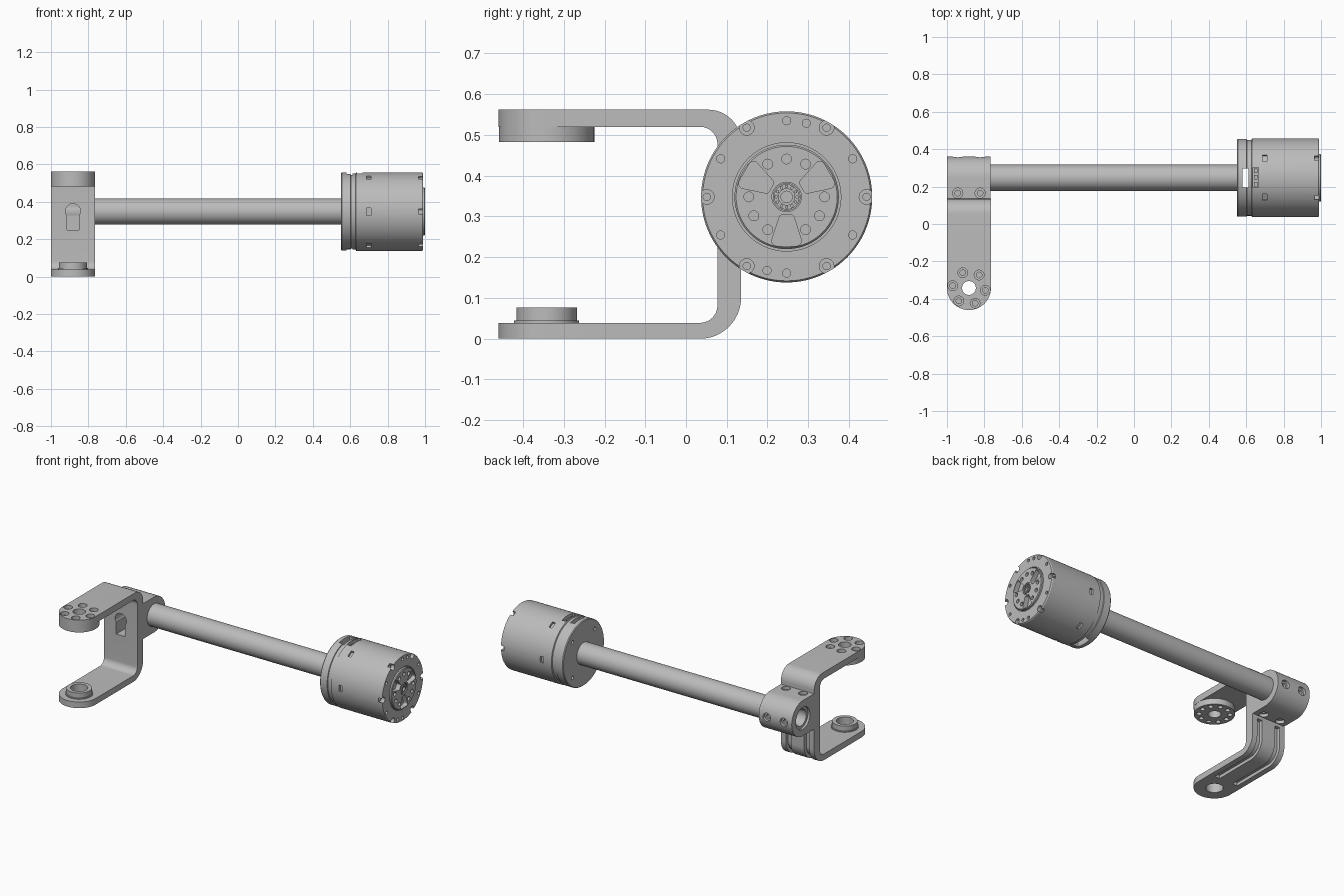
import bpy, bmesh, math
from mathutils import Vector, Matrix

if "Cube" in bpy.data.objects:
    bpy.data.objects.remove(bpy.data.objects["Cube"])

grey = bpy.data.materials.new("neutral grey")
grey.use_nodes = True
grey.diffuse_color = (0.5, 0.5, 0.5, 1)
grey.node_tree.nodes["Principled BSDF"].inputs["Base Color"].default_value = (0.5, 0.5, 0.5, 1)

AX, AY, AZ = Vector((1, 0, 0)), Vector((0, 1, 0)), Vector((0, 0, 1))
CY, CZ = 0.247, 0.348            # shaft axis shared by tube and motor
BX, BY = -0.8825, -0.342         # pivot axis of the bracket
XL, XR = -1.0, -0.765            # bracket sides


def cyl(start, axis, r, length, n=32):
    """Cylinder starting at a point and running along an axis."""
    bm = bmesh.new()
    m = Matrix.Translation(Vector(start) + axis * length / 2) @ axis.to_track_quat('Z', 'Y').to_matrix().to_4x4()
    bmesh.ops.create_cone(bm, cap_ends=True, segments=n, radius1=r, radius2=r, depth=length, matrix=m)
    return bm


def box(lo, hi, turn=None):
    bm = bmesh.new()
    lo, hi = Vector(lo), Vector(hi)
    m = Matrix.Translation((lo + hi) / 2) @ Matrix.Diagonal((*(hi - lo), 1))
    bmesh.ops.create_cube(bm, size=1, matrix=(turn or Matrix()) @ m)
    return bm


def fillet(corners, n=10):
    """Round the corners (u, v, radius) of a closed outline."""
    out = []
    for i, (u, v, r) in enumerate(corners):
        p = Vector((u, v))
        if r == 0:
            out.append(p)
            continue
        a = (Vector(corners[i - 1][:2]) - p).normalized()
        b = (Vector(corners[(i + 1) % len(corners)][:2]) - p).normalized()
        half = a.angle(b) / 2
        c = p + (a + b).normalized() * r / math.sin(half)
        s, e = p + a * r / math.tan(half) - c, p + b * r / math.tan(half) - c
        out += [c + s.lerp(e, k / n).normalized() * r for k in range(n + 1)]
    return out


def prism(points, axis, lo, hi):
    """Extrude an outline along x, y or z."""
    place = {'x': lambda u, v: (lo, u, v), 'y': lambda u, v: (u, lo, v), 'z': lambda u, v: (u, v, lo)}[axis]
    shift = {'x': AX, 'y': AY, 'z': AZ}[axis] * (hi - lo)
    bm = bmesh.new()
    f = bm.faces.new([bm.verts.new(place(*p)) for p in points])
    new = bmesh.ops.extrude_face_region(bm, geom=[f], use_keep_orig=True)["geom"]
    bmesh.ops.translate(bm, vec=shift, verts=[g for g in new if isinstance(g, bmesh.types.BMVert)])
    bmesh.ops.recalc_face_normals(bm, faces=bm.faces)
    return bm


def lathe(profile, n=96, closed=False):
    """Spin (x, radius) points about the shaft axis."""
    bm = bmesh.new()
    vs = [bm.verts.new((x, CY, CZ + r)) for x, r in profile]
    es = [bm.edges.new(p) for p in zip(vs, vs[1:] + (vs[:1] if closed else []))]
    bmesh.ops.spin(bm, geom=vs + es, cent=(0, CY, CZ), axis=AX, angle=math.tau, steps=n)
    bmesh.ops.remove_doubles(bm, verts=bm.verts, dist=1e-5)
    bmesh.ops.recalc_face_normals(bm, faces=bm.faces)
    return bm


def make(name, *parts):
    """Join pieces into one object."""
    joined = bmesh.new()
    for bm in parts:
        me = bpy.data.meshes.new("piece")
        bm.to_mesh(me)
        bm.free()
        joined.from_mesh(me)
        bpy.data.meshes.remove(me)
    me = bpy.data.meshes.new(name)
    joined.to_mesh(me)
    joined.free()
    me.materials.append(grey)
    ob = bpy.data.objects.new(name, me)
    bpy.context.collection.objects.link(ob)
    return ob


def carve(ob, parts, operation='DIFFERENCE'):
    """Boolean the pieces into an object and bake the result."""
    cutter = make("cutter", *parts)
    mod = ob.modifiers.new("cut", 'BOOLEAN')
    mod.operation, mod.solver, mod.object = operation, 'EXACT', cutter
    deps = bpy.context.evaluated_depsgraph_get()
    baked = bpy.data.meshes.new_from_object(ob.evaluated_get(deps))
    ob.modifiers.clear()
    ob.data = baked
    bpy.data.objects.remove(cutter)


def polar(x, r, deg):
    a = math.radians(deg)
    return (x, CY + r * math.cos(a), CZ + r * math.sin(a))


def ring_xy(r, deg, z):
    a = math.radians(deg)
    return (BX + r * math.cos(a), BY + r * math.sin(a), z)


# Bracket: C-shaped strap with rounded arm ends
strap = fillet([(-0.47, 0, 0), (0.135, 0, 0.1), (0.135, 0.562, 0.08), (-0.47, 0.562, 0),
                (-0.47, 0.52, 0), (0.077, 0.52, 0.042), (0.077, 0.039, 0.042), (-0.47, 0.039, 0)])
bracket = make("bracket", prism(strap, 'x', XL, XR))
outline = fillet([(XL, 0.3, 0), (XL, -0.46, 0.1174), (XR, -0.46, 0.1174), (XR, 0.3, 0)], 16)
carve(bracket, [prism(outline, 'z', -0.1, 0.7)], 'INTERSECT')

# Bracket: bolt holes, pivot bores, and cable channels round the lower bend
bolts = [52 + 60 * k for k in range(6)]
carve(bracket, [cyl(ring_xy(0.088, a, 0.54), AZ, 0.026, 0.1) for a in bolts]
      + [cyl((BX, BY, 0.5), AZ, 0.037, 0.1), cyl((BX, BY, -0.1), AZ, 0.05, 0.2)])
carve(bracket, [cyl(ring_xy(0.088, a, 0.526), AZ, 0.015, 0.1) for a in bolts])
channel = fillet([(-0.24, 0.02, 0), (0.113, 0.02, 0.08), (0.113, 0.215, 0),
                  (0.3, 0.215, 0), (0.3, -0.1, 0), (-0.24, -0.1, 0)])
carve(bracket, [prism(channel, 'x', BX + s * 0.065 - 0.018, BX + s * 0.065 + 0.018) for s in (-1, 1)])

# Pad under the upper arm
pad = make("upper_arm_pad", cyl((BX, BY, 0.483), AZ, 0.117, 0.039, 64))
carve(pad, [cyl((BX, BY, 0.4), AZ, 0.037, 0.2)]
      + [cyl(ring_xy(0.088, 36 * k, 0.47), AZ, 0.014, 0.035) for k in range(10)])

# Flanged ring on the lower arm
boss = make("lower_arm_ring", cyl((BX, BY, 0.03), AZ, 0.074, 0.046, 64))
carve(boss, [cyl((BX, BY, 0.036), AZ, 0.08, 0.009, 64)], 'UNION')
carve(boss, [cyl((BX, BY, 0), AZ, 0.05, 0.1, 32)])

# Tube clamp behind the bracket
hull = fillet([(0.1, 0.235, 0), (0.36, 0.235, 0.1125), (0.36, 0.461, 0.1125), (0.1, 0.461, 0)], 16)
clamp = make("tube_clamp", prism(hull, 'x', XL + 0.001, XR - 0.001))
screw_x = (BX - 0.06, BX + 0.06)
for r, depth in ((0.027, 0.02), (0.015, 0.035)):
    carve(clamp, [cyl((x, 0.165, 0.461 - depth), AZ, r, 0.1) for x in screw_x]
          + [cyl((x, 0.165, 0.235 + depth), -AZ, r, 0.1) for x in screw_x]
          + [cyl((x, 0.36 - depth, CZ), AY, r, 0.1) for x in screw_x])
carve(clamp, [cyl((-1.1, CY, CZ), AX, 0.0705, 0.5, 64)])

# Keyhole through the bracket and clamp
for ob in (bracket, clamp):
    carve(ob, [cyl((BX, 0.03, 0.35), AY, 0.04, 0.15)])
    carve(ob, [box((BX - 0.032, 0.03, 0.25), (BX + 0.032, 0.18, 0.35))])

# Hollow tube
tube = make("tube", lathe([(-0.985, 0.053), (-0.985, 0.07), (0.56, 0.07), (0.56, 0.053)], 64, True))

# Motor housing with rear groove and raised front disc
motor = make("motor_housing", lathe([
    (0.55, 0), (0.55, 0.204), (0.555, 0.208), (0.602, 0.208), (0.604, 0.203), (0.628, 0.203),
    (0.631, 0.21), (0.984, 0.21), (0.99, 0.206), (0.99, 0.133), (0.98, 0.133), (0.98, 0.128),
    (0.996, 0.128), (1.0, 0.124), (1.0, 0)]))

# Motor: rim screw pockets, side notches and cable slots
sixth = [60 * k for k in range(6)]
carve(motor, [cyl(polar(0.965, 0.196, a), AX, 0.018, 0.1, 24) for a in sixth])
carve(motor, [cyl(polar(0.95, 0.196, a), AX, 0.009, 0.1, 16) for a in sixth])
notches = []
for a in sixth:
    turn = Matrix.Translation((0, CY, CZ)) @ Matrix.Rotation(math.radians(a), 4, 'X')
    notches += [box((0.688, 0.197, -0.02), (0.71, 0.23, 0.02), turn),
                box((0.966, 0.2, -0.013), (1.02, 0.23, 0.013), turn)]
carve(motor, notches)
carve(motor, [box((0.579, 0.195, 0), (0.611, 0.298, 0.7)), box((0.637, 0.195, 0.51), (0.665, 0.303, 0.7))])

# Motor: face holes, rear holes and wedge pockets
small = [30, 75, 90, 150, 210, 255, 270, 330]
inner = [60, 90, 120, 180, 210, 240, 300, 330, 0]
holes = [cyl(polar(0.975, 0.187, a), AX, 0.01, 0.1, 20) for a in small]
holes += [cyl(polar(0.98, 0.093, a), AX, 0.012, 0.1, 20) for a in inner]
holes += [cyl(polar(0.57, 0.16, 45 + 90 * k), -AX, 0.011, 0.1, 20) for k in range(4)]
for a in (30, 150, 270):
    rot = Matrix.Rotation(math.radians(a), 2)
    wedge = fillet([(0.044, -0.016, 0.008), (0.12, -0.041, 0.012), (0.12, 0.041, 0.012), (0.044, 0.016, 0.008)], 5)
    holes.append(prism([rot @ p + Vector((CY, CZ)) for p in wedge], 'x', 0.97, 1.05))
holes.append(cyl((0.985, CY, CZ), AX, 0.036, 0.1))
carve(motor, holes)

# Bearing in the motor face
hub = make("motor_bearing",
           lathe([(0.98, 0.03), (0.98, 0.034), (0.998, 0.034), (0.998, 0.03)], 32, True),
           lathe([(0.98, 0.014), (0.98, 0.021), (0.998, 0.021), (0.998, 0.014)], 32, True),
           *[cyl(polar(0.98, 0.0255, 30 * k), AX, 0.004, 0.014, 10) for k in range(12)])

# Cable sockets in the motor slot
sockets = make("cable_sockets", *[box((0.641, y - 0.012, 0.5), (0.661, y + 0.012, 0.54)) for y in (0.212, 0.249, 0.286)])

# Smooth rounded surfaces, keep machined edges sharp
for ob in (bracket, pad, boss, clamp, tube, motor, hub, sockets):
    bpy.ops.object.select_all(action='DESELECT')
    ob.select_set(True)
    bpy.context.view_layer.objects.active = ob
    bpy.ops.object.shade_smooth_by_angle(angle=math.radians(30))
